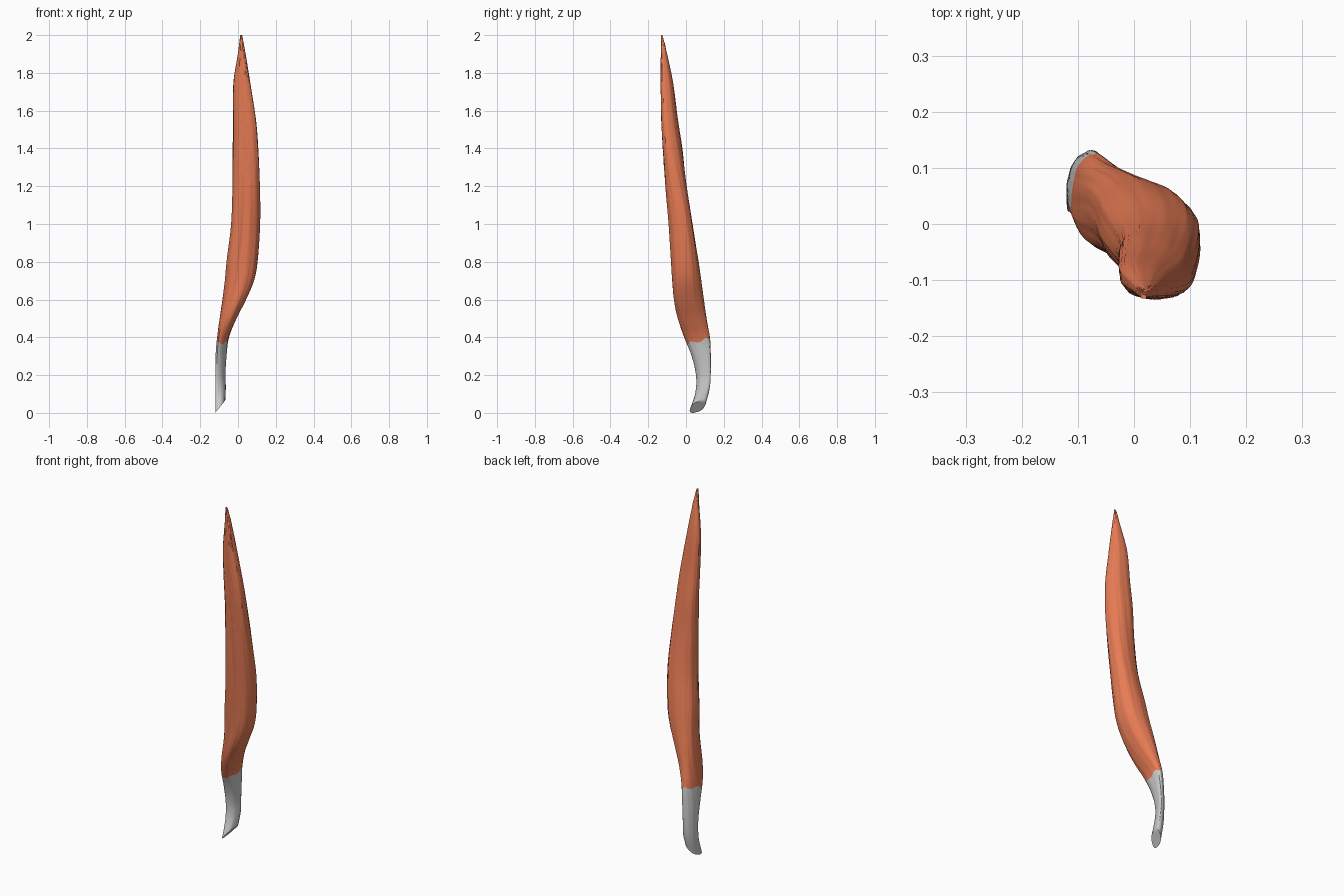
import bpy, bmesh, math, random

if "Cube" in bpy.data.objects:
    bpy.data.objects.remove(bpy.data.objects["Cube"])

random.seed(4)
SIDES = 72

# Cross-sections: z, x min, x max, y min, y max, diagonal lean
SECTIONS = [
    (0.00, -0.120, -0.068, 0.020, 0.105, 0.6),
    (0.10, -0.120, -0.065, 0.050, 0.125, 0.6),
    (0.20, -0.120, -0.067, 0.053, 0.131, 0.6),
    (0.30, -0.119, -0.061, 0.030, 0.131, 0.5),
    (0.40, -0.111, -0.048, -0.010, 0.126, 0.3),
    (0.50, -0.097, -0.008, -0.045, 0.108, 0.0),
    (0.60, -0.082, 0.042, -0.064, 0.094, -0.15),
    (0.70, -0.069, 0.084, -0.073, 0.080, -0.1),
    (0.80, -0.060, 0.103, -0.080, 0.066, 0.0),
    (1.00, -0.036, 0.117, -0.095, 0.034, 0.15),
    (1.20, -0.028, 0.116, -0.110, 0.003, 0.0),
    (1.40, -0.027, 0.107, -0.124, -0.020, -0.25),
    (1.55, -0.027, 0.095, -0.132, -0.043, -0.3),
    (1.75, -0.024, 0.064, -0.135, -0.069, -0.3),
    (1.90, -0.001, 0.040, -0.134, -0.100, -0.2),
    (2.00, 0.012, 0.022, -0.133, -0.126, 0.0),
]


def section(z):
    """Smoothly interpolated cross-section values at height z."""
    n = len(SECTIONS)
    i = max(k for k in range(n - 1) if SECTIONS[k][0] <= z or k == 0)
    a, b = SECTIONS[i], SECTIONS[i + 1]
    before, after = SECTIONS[max(i - 1, 0)], SECTIONS[min(i + 2, n - 1)]
    h = b[0] - a[0]
    s = (z - a[0]) / h
    out = []
    for c in range(1, 6):
        ta = (b[c] - before[c]) / (b[0] - before[0]) * h
        tb = (after[c] - a[c]) / (after[0] - a[0]) * h
        out.append((2*s**3 - 3*s*s + 1) * a[c] + (s**3 - 2*s*s + s) * ta
                   + (3*s*s - 2*s**3) * b[c] + (s**3 - s*s) * tb)
    return out


def power(v, p):
    return math.copysign(abs(v) ** p, v)


def surface_point(t, z):
    x0, x1, y0, y1, lean = section(z)
    box = 0.86
    u = power(math.cos(t), box)
    v = power(math.sin(t + math.asin(lean)), box)
    # long fibre ridges that twist slowly, with a groove along the front
    fibre = 0.012 * math.sin(11 * t + 4 * z) + 0.008 * math.sin(23 * t - 6 * z)
    angle = math.atan2(v, u)
    groove = 0.12 * math.exp(-((angle + 1.75) / 0.22) ** 2)
    r = 1 + fibre - groove * min(1, max(0, (z - 0.35) * 3))
    x = (x0 + x1) / 2 + (x1 - x0) / 2 * u * r
    y = (y0 + y1) / 2 + (y1 - y0) / 2 * v * r
    # oblique cut at the foot of the tendon
    lift = 1.25 * max(0, x + 0.12) * max(0, 1 - z / 0.2)
    return x, y, z + lift


def seam(t):
    """Height of the slightly ragged join between tendon and belly."""
    return 0.385 + 0.016 * math.sin(t) + 0.006 * math.sin(5 * t)


def make_tube(name, low, high, rings, cap_low, cap_high, roughness=0.0):
    bm = bmesh.new()
    rows = []
    for j in range(rings + 1):
        row = []
        for k in range(SIDES):
            t = 2 * math.pi * k / SIDES
            z = low(t) + (high(t) - low(t)) * j / rings
            x, y, zz = surface_point(t, z)
            # uneven front margin in the upper half
            if z > 1.2 and y < -0.11 and j < rings:
                y += random.uniform(0, roughness)
            row.append(bm.verts.new((x, y, zz)))
        rows.append(row)
    for a, b in zip(rows, rows[1:]):
        for k in range(SIDES):
            m = (k + 1) % SIDES
            bm.faces.new((a[k], a[m], b[m], b[k]))
    if cap_low:
        bm.faces.new(rows[0][::-1])
    if cap_high:
        bm.faces.new(rows[-1])
    mesh = bpy.data.meshes.new(name)
    bm.to_mesh(mesh)
    bm.free()
    obj = bpy.data.objects.new(name, mesh)
    bpy.context.collection.objects.link(obj)
    bpy.ops.object.select_all(action='DESELECT')
    obj.select_set(True)
    bpy.context.view_layer.objects.active = obj
    bpy.ops.object.shade_smooth_by_angle(angle=math.radians(40))
    return obj


# Grey tendon with a slanted foot
tendon = make_tube("tendon", lambda t: 0.0, seam, 24, True, False)

# Orange muscle belly tapering to a point
belly = make_tube("muscle_belly", seam, lambda t: 2.0, 110, False, True, 0.002)
orange = bpy.data.materials.new("muscle_orange")
orange.diffuse_color = (0.8, 0.2, 0.09, 1)
orange.use_nodes = True
orange.node_tree.nodes["Principled BSDF"].inputs["Base Color"].default_value = orange.diffuse_color
belly.data.materials.append(orange)
